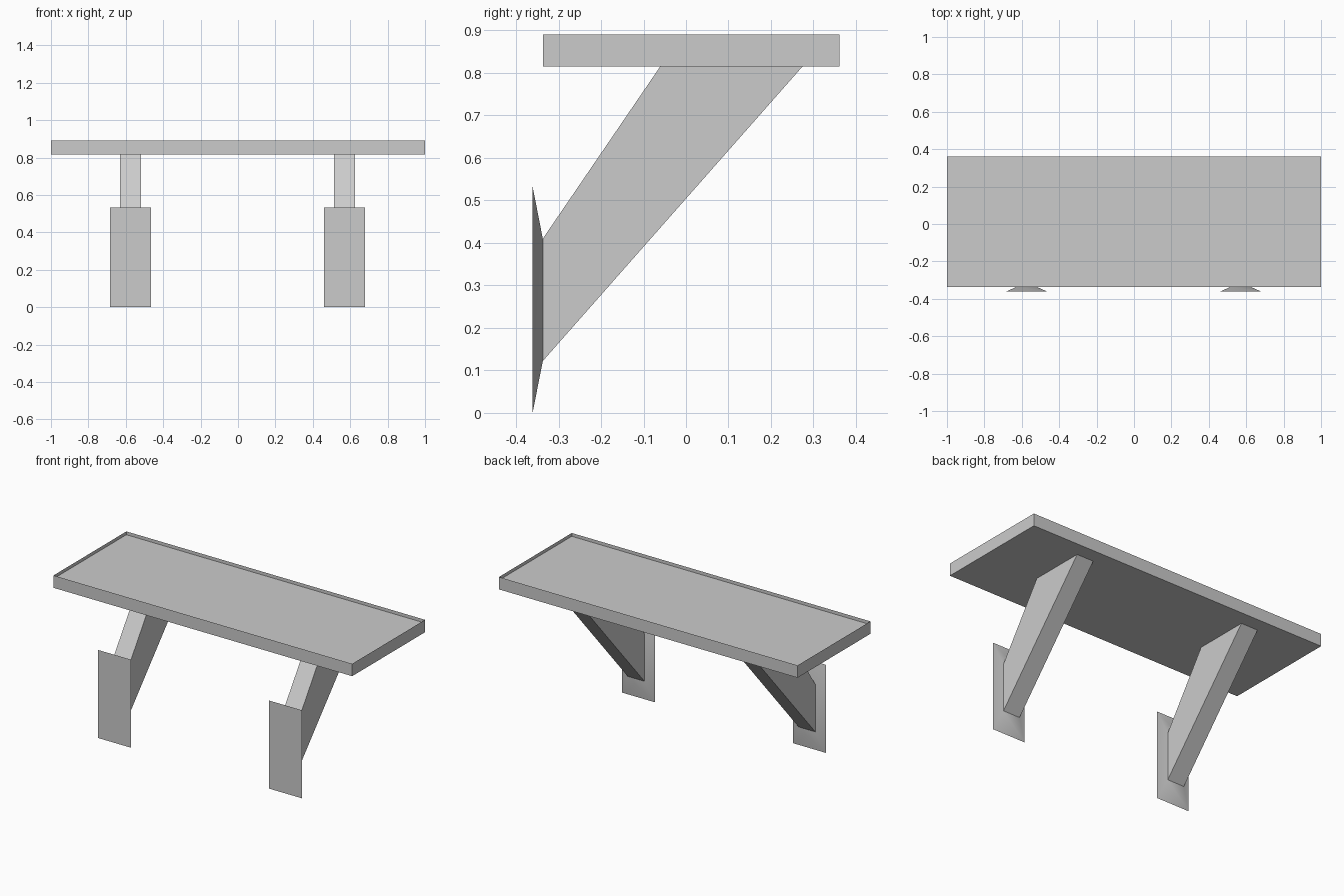
import bpy, bmesh

if "Cube" in bpy.data.objects:
    bpy.data.objects.remove(bpy.data.objects["Cube"])


def finish(name, bm, smooth=False):
    bmesh.ops.recalc_face_normals(bm, faces=bm.faces)
    mesh = bpy.data.meshes.new(name)
    bm.to_mesh(mesh)
    bm.free()
    ob = bpy.data.objects.new(name, mesh)
    bpy.context.collection.objects.link(ob)
    if smooth:
        bpy.ops.object.select_all(action='DESELECT')
        ob.select_set(True)
        bpy.context.view_layer.objects.active = ob
        bpy.ops.object.shade_smooth_by_angle()
    return ob


def loft(bm, a, b):
    """Closed solid between two matching loops of points."""
    va = [bm.verts.new(p) for p in a]
    vb = [bm.verts.new(p) for p in b]
    n = len(va)
    bm.faces.new(va)
    bm.faces.new(vb[::-1])
    for i in range(n):
        j = (i + 1) % n
        bm.faces.new((va[i], vb[i], vb[j], va[j]))


def rect_xy(x, y0, y1, z):
    return [(-x, y0, z), (x, y0, z), (x, y1, z), (-x, y1, z)]


def rect_xz(cx, hw, z0, z1, y):
    return [(cx - hw, y, z0), (cx + hw, y, z0), (cx + hw, y, z1), (cx - hw, y, z1)]


# Shelf board with a shallow recessed top
bm = bmesh.new()
loft(bm, rect_xy(1.0, -0.336, 0.361, 0.815), rect_xy(1.0, -0.336, 0.361, 0.89))
top = max(bm.faces, key=lambda f: f.calc_center_median().z)
bmesh.ops.inset_region(bm, faces=[top], thickness=0.06)
for v in top.verts:
    v.co.z = 0.89
floor = bmesh.ops.extrude_discrete_faces(bm, faces=[top])["faces"][0]
bmesh.ops.translate(bm, verts=floor.verts, vec=(0, 0, -0.02))
finish("shelf_board", bm)

# Brackets: slanted brace and tapered wall plate on each side
brace = [(-0.337, 0.41), (-0.06, 0.816), (0.275, 0.816), (-0.337, 0.122)]
for side, cx in (("left", -0.574), ("right", 0.57)):
    bm = bmesh.new()
    loft(bm, [(cx - 0.056, y, z) for y, z in brace],
         [(cx + 0.056, y, z) for y, z in brace])
    finish(side + "_brace", bm)

    bm = bmesh.new()
    loft(bm, rect_xz(cx, 0.11, 0.0, 0.533, -0.361),
         rect_xz(cx, 0.056, 0.122, 0.41, -0.337))
    finish(side + "_wall_plate", bm, smooth=True)
